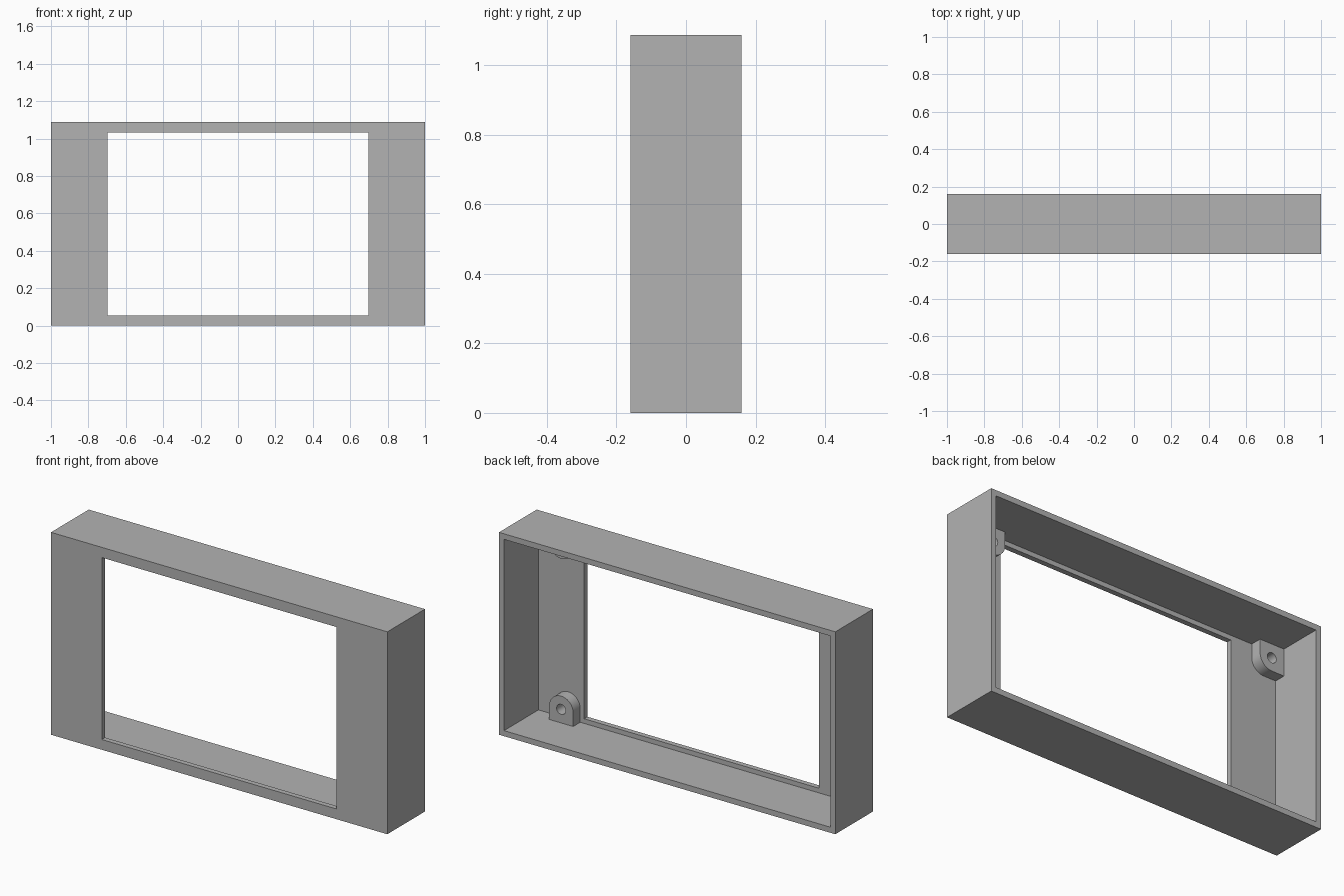
import bpy, bmesh
from math import pi, cos, sin
from mathutils import Vector

cube = bpy.data.objects.get("Cube")
if cube:
    bpy.data.objects.remove(cube)

W, D, H = 1.0, 0.16, 1.088       # half width, half depth, height
WALL, PLATE = 0.03, 0.028        # shell wall and front plate thickness
WIN_X, WIN_Z = 0.698, 0.055      # window half width and margin
MID = H / 2
TAB_R, HOLE_R, TAB_T = 0.0715, 0.027, 0.06
TAB_Z = 0.103                    # hole height above the outer edge

grey = bpy.data.materials.new("plain grey")
grey.use_nodes = True
colour = (0.45, 0.45, 0.45, 1)
grey.diffuse_color = colour
grey.node_tree.nodes["Principled BSDF"].inputs["Base Color"].default_value = colour


def finish(bm, name):
    bmesh.ops.recalc_face_normals(bm, faces=bm.faces)
    mesh = bpy.data.meshes.new(name)
    bm.to_mesh(mesh)
    bm.free()
    mesh.materials.append(grey)
    obj = bpy.data.objects.new(name, mesh)
    bpy.context.collection.objects.link(obj)
    return obj


def make_housing():
    # Rectangular rings skinned in a closed loop: outside, rim, inside, window
    bm = bmesh.new()
    sections = [(W, MID, -D), (W, MID, D),
                (W - WALL, MID - WALL, D), (W - WALL, MID - WALL, PLATE - D),
                (WIN_X, MID - WIN_Z, PLATE - D), (WIN_X, MID - WIN_Z, -D)]
    rings = [[bm.verts.new((sx * hx, y, MID + sz * hz))
              for sx, sz in ((-1, -1), (1, -1), (1, 1), (-1, 1))]
             for hx, hz, y in sections]
    for i, ring in enumerate(rings):
        other = rings[(i + 1) % len(rings)]
        for j in range(4):
            k = (j + 1) % 4
            bm.faces.new((ring[j], ring[k], other[k], other[j]))
    return finish(bm, "housing")


def arc(radius, start, end, steps):
    return [(radius * cos(start + (end - start) * i / steps),
             radius * sin(start + (end - start) * i / steps))
            for i in range(steps + 1)]


def make_tab(name, outline, x, upper):
    # Flat outline with a round hole, extruded from the plate toward the back
    bm = bmesh.new()
    flip = -1 if upper else 1
    z = H - TAB_Z if upper else TAB_Z
    hole = arc(HOLE_R, 0, 2 * pi, 24)[:-1]
    edges = []
    for loop in (outline, hole):
        vs = [bm.verts.new((x + px, PLATE - D, z + flip * pz)) for px, pz in loop]
        edges += [bm.edges.new((vs[i - 1], vs[i])) for i in range(len(vs))]
    bmesh.ops.triangle_fill(bm, edges=edges, use_beauty=True, normal=Vector((0, 1, 0)))
    grown = bmesh.ops.extrude_face_region(bm, geom=bm.faces[:], use_keep_orig=True)
    moved = [v for v in grown["geom"] if isinstance(v, bmesh.types.BMVert)]
    bmesh.ops.translate(bm, verts=moved, vec=(0, TAB_T, 0))
    obj = finish(bm, name)
    bpy.ops.object.select_all(action='DESELECT')
    bpy.context.view_layer.objects.active = obj
    obj.select_set(True)
    bpy.ops.object.shade_smooth_by_angle()


make_housing()

# Left tabs are arches; right tabs sit in the corner with one rounded corner
foot = WALL - TAB_Z
arch = arc(TAB_R, 0, pi, 24) + [(-TAB_R, foot), (TAB_R, foot)]
corner = arc(TAB_R, 0, pi / 2, 12) + [(foot, TAB_R), (foot, foot), (TAB_R, foot)]

for upper, level in ((False, "lower"), (True, "upper")):
    make_tab(level + "_left_screw_tab", arch, 0.793, upper)
    make_tab(level + "_right_screw_tab", corner, TAB_Z - W, upper)
